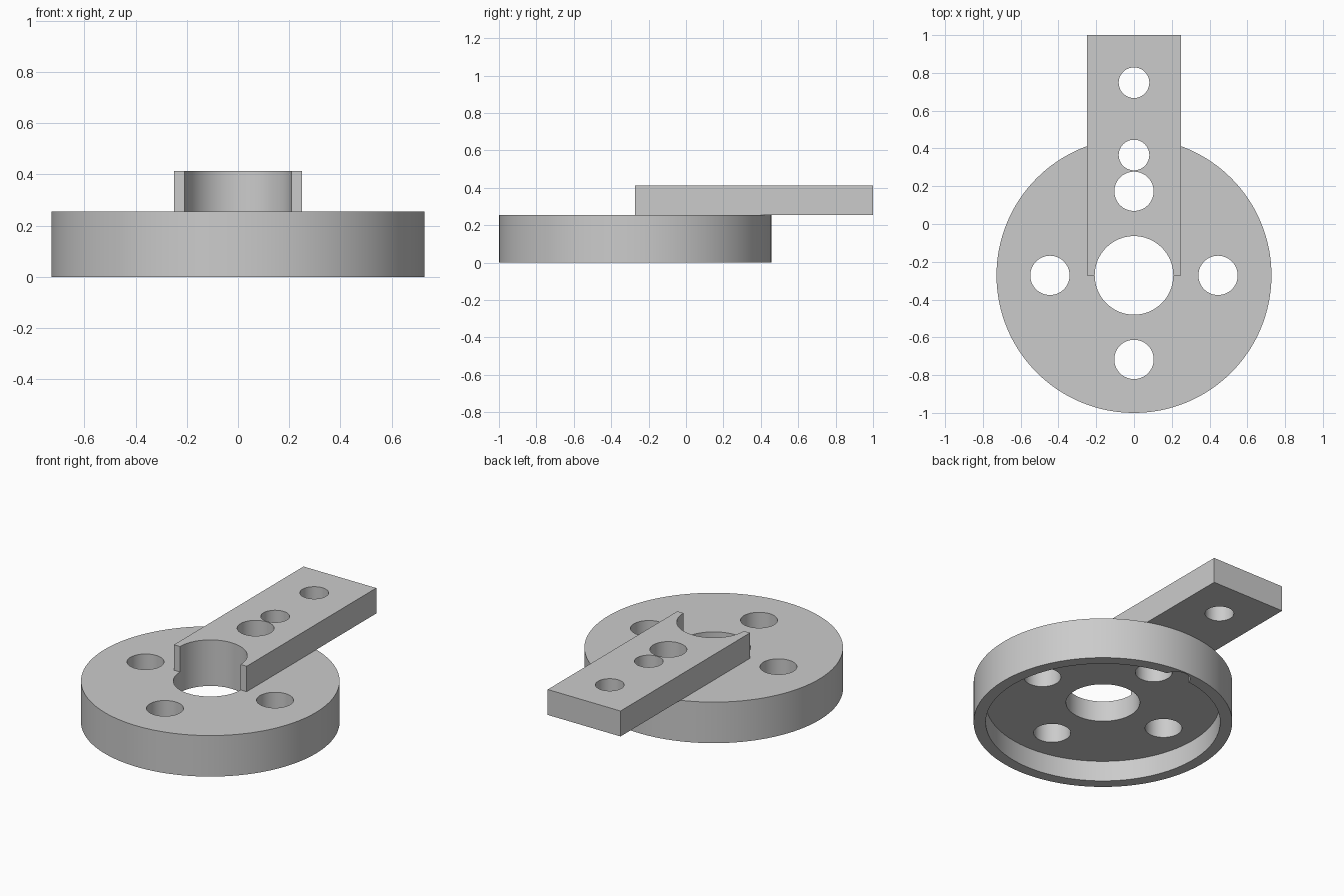
import bpy
import math

default = bpy.data.objects.get("Cube")
if default:
    bpy.data.objects.remove(default, do_unlink=True)

# Main dimensions
CY = -0.272                       # y of the disc axis
DISC_R, DISC_TOP = 0.728, 0.255
ARM_TOP, ARM_HALF = 0.413, 0.25
BOLT_CIRCLE, BOLT_R = 0.445, 0.104
BORE_R, PIN_R = 0.208, 0.081

grey = bpy.data.materials.new("plain_grey")
grey.use_nodes = True
colour = (0.6, 0.6, 0.6, 1)
grey.diffuse_color = colour
grey.node_tree.nodes["Principled BSDF"].inputs["Base Color"].default_value = colour


def cylinder(name, radius, y, z0, z1, x=0, sides=64):
    bpy.ops.mesh.primitive_cylinder_add(
        vertices=sides, radius=radius, depth=z1 - z0, location=(x, y, (z0 + z1) / 2))
    obj = bpy.context.object
    obj.name = name
    return obj


def box(name, half_x, y0, y1, z0, z1):
    bpy.ops.mesh.primitive_cube_add(size=1, location=(0, (y0 + y1) / 2, (z0 + z1) / 2))
    obj = bpy.context.object
    obj.name = name
    obj.scale = (2 * half_x, y1 - y0, z1 - z0)
    bpy.ops.object.transform_apply(location=False, rotation=False, scale=True)
    return obj


def cut(target, cutter):
    cutter.hide_render = True
    mod = target.modifiers.new("cut", "BOOLEAN")
    mod.operation, mod.solver, mod.object = "DIFFERENCE", "EXACT", cutter
    bpy.ops.object.select_all(action="DESELECT")
    bpy.context.view_layer.objects.active = target
    target.select_set(True)
    bpy.ops.object.modifier_apply(modifier=mod.name)
    bpy.data.objects.remove(cutter, do_unlink=True)


def drill(target, radius, y, x=0):
    cut(target, cylinder("drill", radius, y, -0.2, 0.7, x))


def finish(obj):
    obj.data.materials.clear()
    obj.data.materials.append(grey)
    bpy.ops.object.select_all(action="DESELECT")
    bpy.context.view_layer.objects.active = obj
    obj.select_set(True)
    bpy.ops.object.shade_smooth_by_angle(angle=math.radians(30))


# Round base, hollow underneath
base = cylinder("round_base", DISC_R, CY, 0, DISC_TOP, sides=128)
cut(base, cylinder("recess", 0.66, CY, -0.2, 0.127, sides=128))

# Flat arm lying on the base
arm = box("flat_arm", ARM_HALF, CY, 1, DISC_TOP, ARM_TOP)

# Centre bore, rear bolt hole and inner pin hole pass through both parts
for part in (base, arm):
    drill(part, BORE_R, CY)
    drill(part, BOLT_R, CY + BOLT_CIRCLE)
    drill(part, PIN_R, 0.365)

# Remaining bolt holes in the base and outer pin hole in the arm
for x, y in ((BOLT_CIRCLE, 0), (-BOLT_CIRCLE, 0), (0, -BOLT_CIRCLE)):
    drill(base, BOLT_R, CY + y, x)
drill(arm, PIN_R, 0.748)

for part in (base, arm):
    finish(part)
